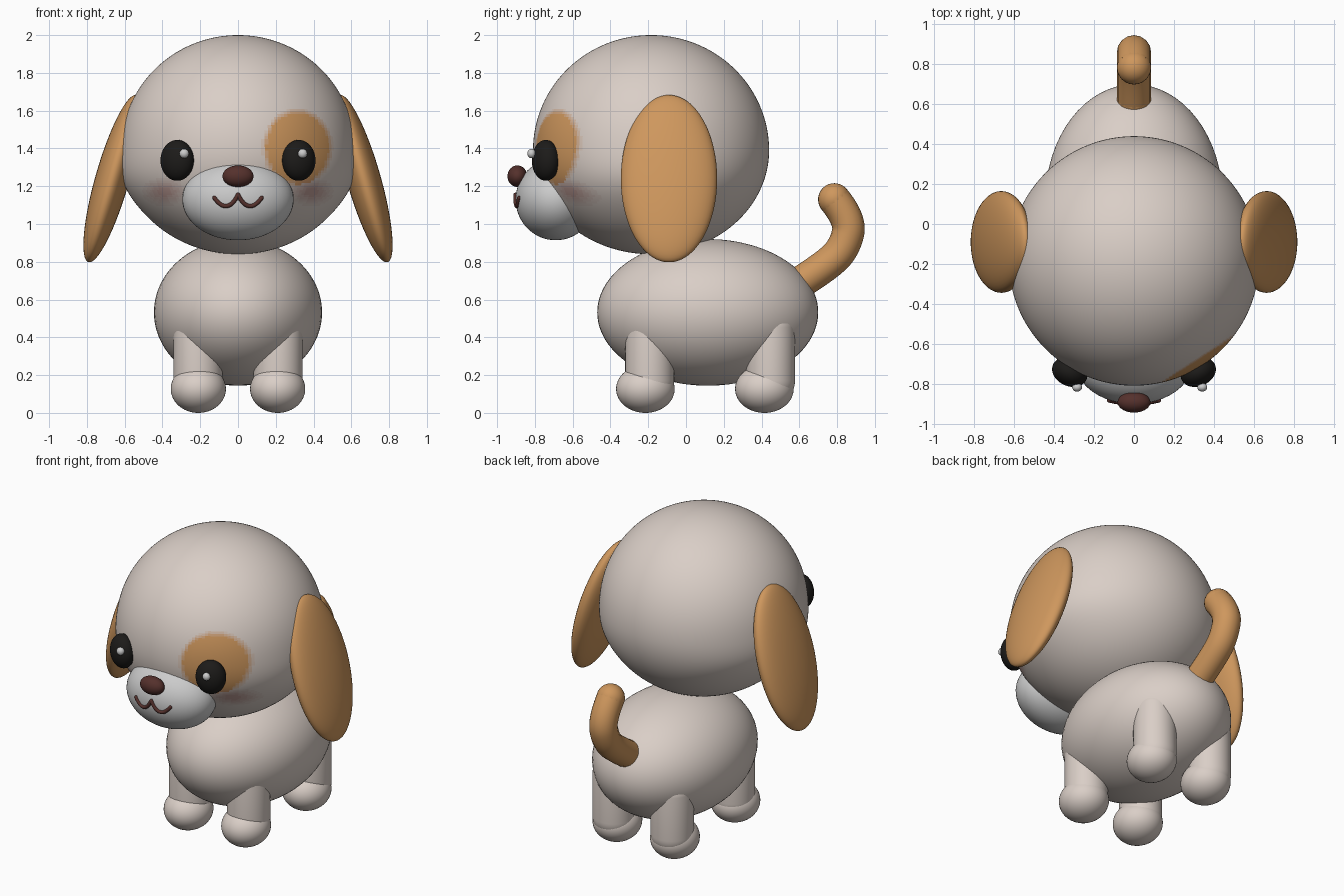
import bpy, bmesh, math
from mathutils import Matrix

if "Cube" in bpy.data.objects:
    bpy.data.objects.remove(bpy.data.objects["Cube"])


def mat(name, rgb):
    m = bpy.data.materials.new(name)
    m.diffuse_color = (*rgb, 1)
    m.use_nodes = True
    m.node_tree.nodes["Principled BSDF"].inputs["Base Color"].default_value = m.diffuse_color
    return m


FUR, TAN, PINK = (0.70, 0.62, 0.57), (0.62, 0.31, 0.11), (0.45, 0.22, 0.20)
fur, tan = mat("fur", FUR), mat("tan", TAN)
white = mat("white", (0.8, 0.8, 0.8))
black = mat("black", (0.012, 0.011, 0.01))
brown = mat("brown", (0.09, 0.03, 0.025))


def mix(a, b, t):
    return tuple(p + (q - p) * t for p, q in zip(a, b))


def ball(name, loc, radii, material, rot=(0, 0, 0), seg=48, rings=32, stretch=0):
    """Ellipsoid; stretch lifts its upper half into a capsule."""
    bm = bmesh.new()
    bmesh.ops.create_uvsphere(bm, u_segments=seg, v_segments=rings, radius=1)
    for v in bm.verts:
        up = v.co.z > 0.01
        v.co = [c * r for c, r in zip(v.co, radii)]
        if up:
            v.co.z += stretch
    for f in bm.faces:
        f.smooth = True
    me = bpy.data.meshes.new(name)
    bm.to_mesh(me)
    bm.free()
    me.materials.append(material)
    ob = bpy.data.objects.new(name, me)
    ob.location, ob.rotation_euler = loc, rot
    bpy.context.collection.objects.link(ob)
    return ob


def tube(name, pts, r, material, order=3):
    """Round tube along a smooth path with ball ends."""
    cu = bpy.data.curves.new(name, "CURVE")
    cu.dimensions = "3D"
    cu.bevel_depth, cu.bevel_resolution, cu.use_fill_caps = r, 6, True
    sp = cu.splines.new("NURBS")
    sp.points.add(len(pts) - 1)
    for p, co in zip(sp.points, pts):
        p.co = (*co, 1)
    sp.use_endpoint_u, sp.order_u, sp.resolution_u = True, order, 8
    cu.materials.append(material)
    ob = bpy.data.objects.new(name, cu)
    bpy.context.collection.objects.link(ob)
    bpy.ops.object.select_all(action="DESELECT")
    bpy.context.view_layer.objects.active = ob
    ob.select_set(True)
    bpy.ops.object.convert(target="MESH")
    for i, end in enumerate((pts[0], pts[-1])):
        ball(f"{name}_end_{i}", end, (r, r, r), material, seg=24, rings=16)


# Head: fuller below the middle, with painted eye patch and blush
head = ball("head", (0, -0.185, 1.39), (0.62, 0.625, 1), fur, seg=192, rings=128)
for v in head.data.vertices:
    v.co.z *= 0.61 if v.co.z > 0 else 0.55
    v.co.x *= 1 + 0.03 * math.exp(-((v.co.z + 0.17) / 0.15) ** 2)
STEPS = 5
for k in range(1, STEPS + 1):
    head.data.materials.append(mat(f"patch_{k}", mix(FUR, TAN, k / STEPS)))
for base, label in ((FUR, "blush"), (TAN, "patch_blush")):
    for k in range(1, STEPS + 1):
        head.data.materials.append(mat(f"{label}_{k}", mix(base, PINK, 0.7 * k / STEPS)))
for f in head.data.polygons:
    c = f.center + head.location
    if c.y > -0.3:
        continue
    d = math.hypot((c.x - 0.315) / 0.185, (c.z - 1.405) / 0.205)
    b = math.hypot((abs(c.x) - 0.39) / 0.125, (c.z - 1.17) / 0.08)
    patch = max(0, min(STEPS, round((1.03 - d) / 0.16 * STEPS)))
    blush = max(0, min(STEPS, round((1 - b) * 1.3 * STEPS)))
    if blush:
        f.material_index = STEPS * (2 if patch > 2 else 1) + blush
    else:
        f.material_index = patch

# Muzzle, nose and mouth
MC, MR = (0, -0.69, 1.13), (0.295, 0.212, 0.216)
ball("muzzle", MC, MR, white)
ball("nose", (0, -0.893, 1.253), (0.082, 0.052, 0.057), brown)


def on_muzzle(x, z):
    k = 1 - (x / MR[0]) ** 2 - ((z - MC[2]) / MR[2]) ** 2
    return (x, MC[1] - MR[1] * math.sqrt(k) - 0.002, z)


for s, side in ((-1, "left"), (1, "right")):
    path = [(0, 1.155), (0.02, 1.115), (0.06, 1.09), (0.1, 1.105), (0.125, 1.138)]
    tube(f"mouth_{side}", [on_muzzle(s * x, z) for x, z in path], 0.011, brown)

    # Eyes with highlights
    ball(f"eye_{side}", (s * 0.322, -0.742, 1.337), (0.092, 0.07, 0.108), black,
         rot=(0, 0, s * math.radians(25)))
    ball(f"eye_highlight_{side}", (0.342 if s > 0 else -0.285, -0.818, 1.373),
         (0.025, 0.022, 0.025), white, seg=20, rings=14)

    # Floppy ears
    ball(f"ear_{side}", (s * 0.665, -0.09, 1.24), (0.09, 0.255, 0.46), tan,
         rot=(0, -s * math.radians(16), 0))

    # Legs and paws
    for end, leg_y, paw_y in (("front", -0.192, -0.215), ("back", 0.447, 0.415)):
        ball(f"{end}_leg_{side}", (s * 0.212, leg_y, 0.17), (0.13, 0.13, 0.13), fur,
             stretch=0.27)
        ball(f"{end}_paw_{side}", (s * 0.21, paw_y, 0.127), (0.146, 0.155, 0.127), fur)

# Body
ball("body", (0, 0.115, 0.532), (0.445, 0.585, 0.388), fur, seg=64, rings=48)

# Curled tail
tube("tail", [(0, 0.62, 0.70), (0, 0.76, 0.79), (0, 0.84, 0.88), (0, 0.875, 1.02),
              (0, 0.785, 1.13)], 0.086, tan)
